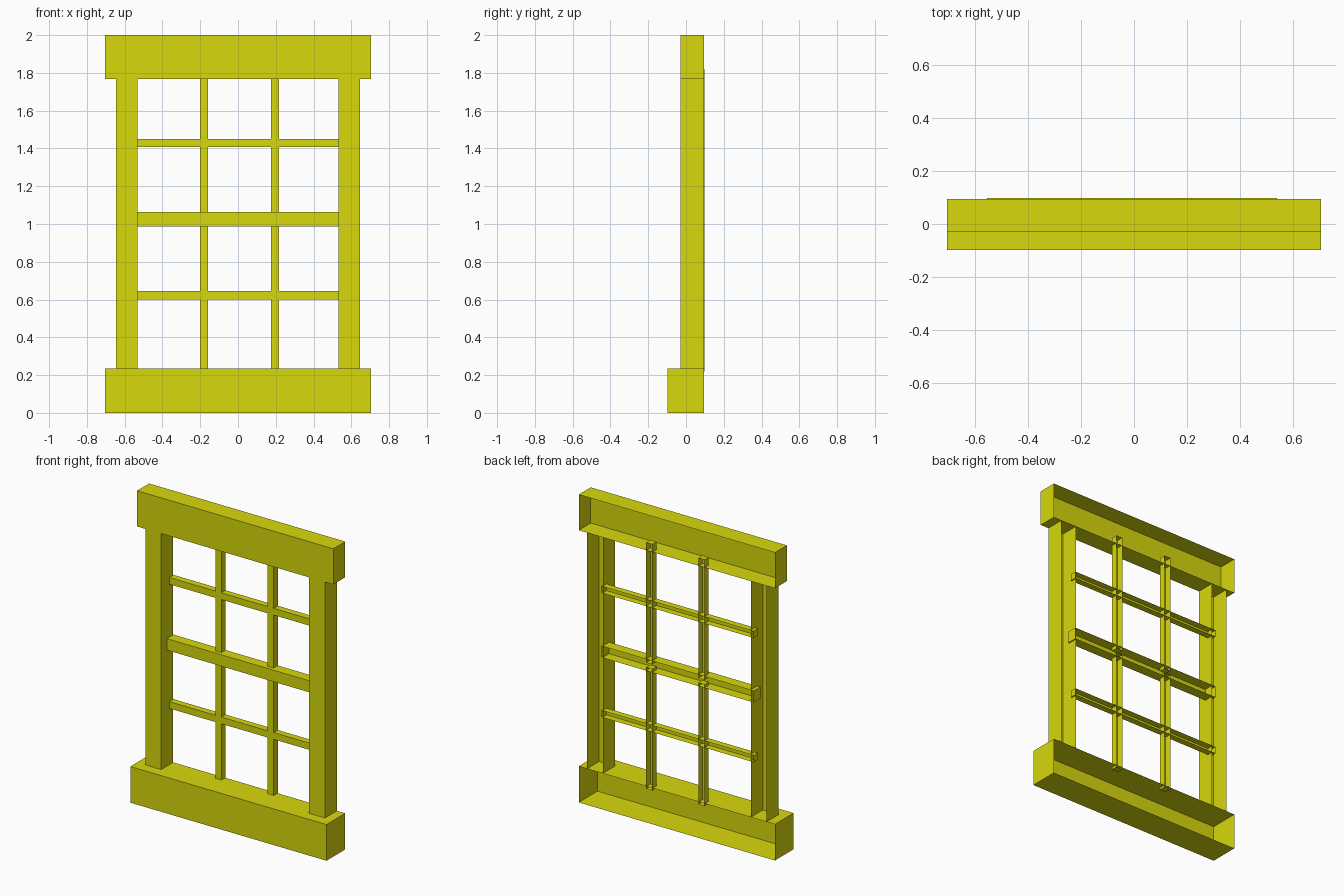
import bpy, bmesh

if "Cube" in bpy.data.objects:
    bpy.data.objects.remove(bpy.data.objects["Cube"])

# One flat colour for the whole window
paint = bpy.data.materials.new("yellow_paint")
paint.diffuse_color = (0.69, 0.69, 0.004, 1.0)
paint.use_nodes = True
paint.node_tree.nodes["Principled BSDF"].inputs["Base Color"].default_value = paint.diffuse_color


def shell(name, x, y, z, open_ends=False):
    """Box from ranges with its back (+y) left open, optionally top and bottom too."""
    bm = bmesh.new()
    bmesh.ops.create_cube(bm, size=1.0)
    drop = [f for f in bm.faces
            if f.normal.y > 0.5 or (open_ends and abs(f.normal.z) > 0.5)]
    bmesh.ops.delete(bm, geom=drop, context='FACES')
    for v in bm.verts:
        v.co = [r[0] if c < 0 else r[1] for r, c in zip((x, y, z), v.co)]
    mesh = bpy.data.meshes.new(name)
    bm.to_mesh(mesh)
    bm.free()
    mesh.materials.append(paint)
    obj = bpy.data.objects.new(name, mesh)
    bpy.context.collection.objects.link(obj)
    return obj


BACK, BAR_BACK = 0.094, 0.098
FRONT, BAR_FRONT, RAIL_FRONT = -0.029, 0.055, 0.03

# Outer frame: sill, header and two side jambs
shell("sill", (-0.705, 0.705), (-0.098, BACK), (0.0, 0.235))
shell("header", (-0.705, 0.705), (FRONT, BACK), (1.768, 2.0))
for side, x in (("left", (-0.645, -0.532)), ("right", (0.532, 0.645))):
    shell(side + "_jamb", x, (FRONT, BACK), (0.235, 1.768), open_ends=True)

# Meeting rail between the two sashes
shell("meeting_rail", (-0.555, 0.54), (RAIL_FRONT, BAR_BACK), (0.988, 1.063))

# Horizontal glazing bars
for sash, z in (("lower", 0.6), ("upper", 1.407)):
    shell(sash + "_cross_bar", (-0.555, 0.54), (BAR_FRONT, BAR_BACK), (z, z + 0.044))

# Vertical glazing bars, split at the meeting rail
for side, x in (("left", -0.202), ("right", 0.174)):
    for sash, z in (("lower", (0.22, 1.01)), ("upper", (1.04, 1.82))):
        shell(f"{sash}_{side}_upright_bar", (x, x + 0.044), (BAR_FRONT, BAR_BACK), z)
